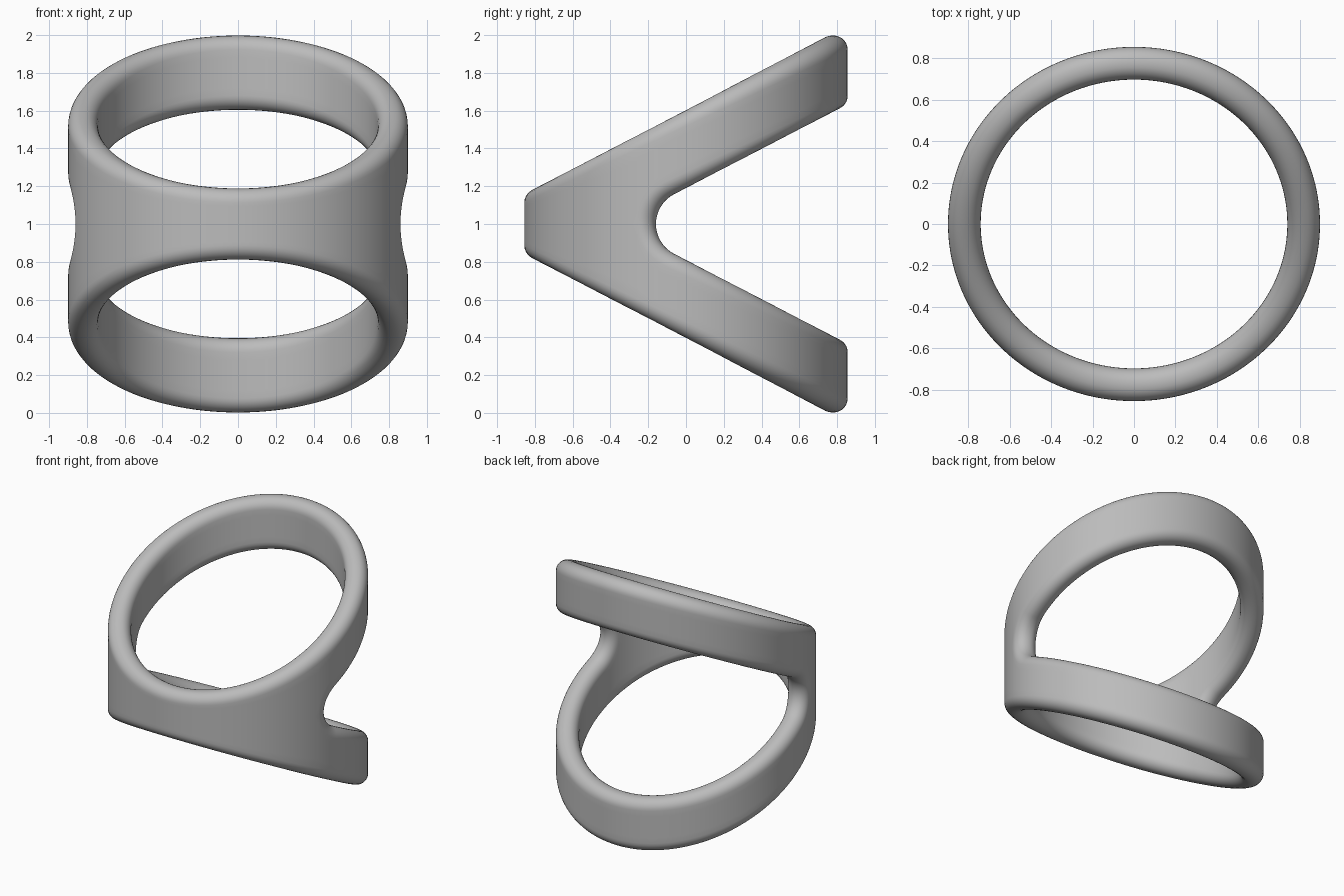
import bpy
from math import sin, cos, asin, pi, atan
from mathutils import Vector

cube = bpy.data.objects.get("Cube")
if cube:
    bpy.data.objects.remove(cube, do_unlink=True)

# Wall: elliptical middle line, half thickness and edge rounding
A, B = 0.82, 0.777
HALF, R = 0.079, 0.075
SLOPE = 0.521
TILT = atan(SLOPE)
CAP, WALL = 14, 6

# Notch between the two rings: rounded tip, then a straight sloping edge (z from mid height)
TIP_Y, TIP_R = 0.016, 0.251
LINE_Z = 0.275


def top_z(y):
    return 0.518 + SLOPE * y


def lower_edge():
    """Columns from front to back: angle, height, slope direction (None before the notch)."""
    tip = asin((TIP_Y - TIP_R) / B)
    cols = [(-pi / 2 + (tip + pi / 2) * k / 32, 0, None) for k in range(32)]
    sweep = pi / 2 - TILT
    for k in range(17):
        t = sweep * k / 16
        y = TIP_Y - TIP_R * cos(t)
        cols.append((asin(y / B), TIP_R * sin(t), (sin(t), cos(t))))
    start = cols[-1][0]
    for k in range(1, 49):
        a = start + (pi / 2 - start) * k / 48
        cols.append((a, LINE_Z + SLOPE * B * sin(a), (1, SLOPE)))
    return cols


def frame(a, direction):
    """Outward wall normal and edge normal within the wall."""
    p, q = direction
    out = Vector((B * cos(a), A * sin(a), 0)).normalized()
    along = Vector((-A * sin(a) * p, B * cos(a) * p, B * cos(a) * q)).normalized()
    return out, along.cross(out)


def rounded(centre, out, up, first, last):
    """Points of a half-round edge between two wall faces."""
    return [centre + up * R * sin(pi * k / CAP)
            + out * (HALF - R + R * abs(cos(pi * k / CAP))) * (1 if k < CAP / 2 else -1) * (first)
            if k != CAP // 2 else centre + up * R
            for k in range(CAP + 1)][:last]


# Quarter of the band, built column by column
verts, columns = [], []
for a, z, direction in lower_edge():
    mid = Vector((A * cos(a), B * sin(a), 0))
    out, down = frame(a, (1, SLOPE))
    high = mid + Vector((0, 0, top_z(mid.y)))
    low = mid + Vector((0, 0, z))
    rise = [low.lerp(high, k / WALL) for k in range(WALL)]
    loop = [p + out * HALF for p in rise]
    loop += rounded(high, out, -down, 1, CAP + 1)
    loop += [p - out * HALF for p in reversed(rise)]
    if direction:
        out, down = frame(a, direction)
        loop += rounded(low, out, down, -1, CAP)[1:]
    columns.append((len(verts), len(loop), direction is not None))
    verts += loop

faces = []
for (s, n, _), (t, m, notch) in zip(columns, columns[1:]):
    wrap = n == m and notch and n > 2 * WALL + CAP + 1
    for j in range(n if wrap else 2 * WALL + CAP):
        k = (j + 1) % n
        faces.append((s + j, t + j, t + k, s + k))

mesh = bpy.data.meshes.new("double_ring")
mesh.from_pydata(verts, [], faces)
ring = bpy.data.objects.new("double_ring", mesh)
bpy.context.collection.objects.link(ring)
ring.location.z = 1

# Mirror left to right and top to bottom
mirror = ring.modifiers.new("mirror", "MIRROR")
mirror.use_axis = (True, False, True)
mirror.merge_threshold = 0.0005

# Plain grey metal
grey = bpy.data.materials.new("grey")
grey.use_nodes = True
colour = (0.5, 0.5, 0.5, 1)
grey.diffuse_color = colour
grey.node_tree.nodes["Principled BSDF"].inputs["Base Color"].default_value = colour
mesh.materials.append(grey)
mesh.shade_smooth()
